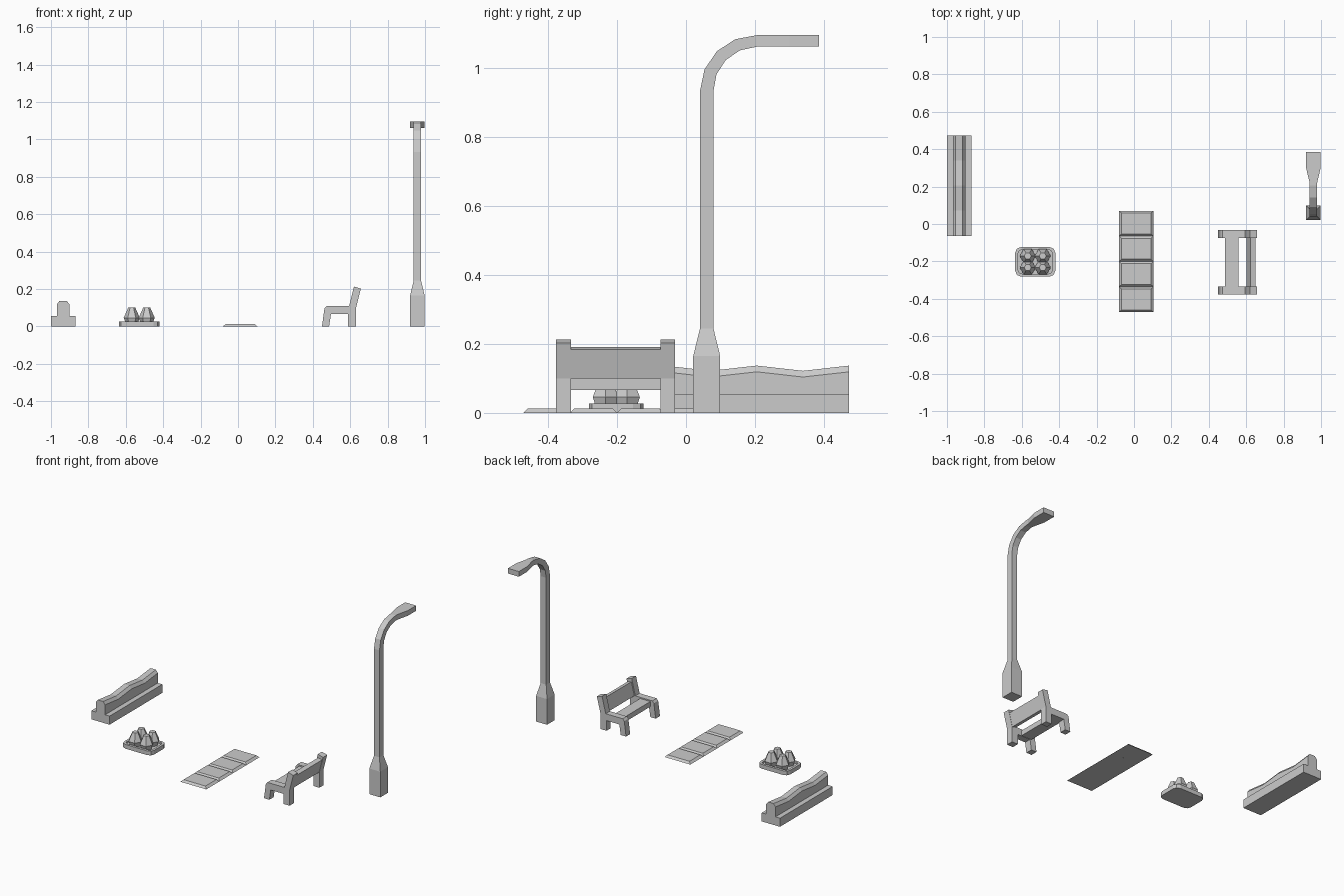
import bpy
from math import sin, cos, pi, radians

if "Cube" in bpy.data.objects:
    bpy.data.objects.remove(bpy.data.objects["Cube"])


def make(name, verts, faces):
    me = bpy.data.meshes.new(name)
    me.from_pydata(verts, [], faces)
    me.update()
    ob = bpy.data.objects.new(name, me)
    bpy.context.collection.objects.link(ob)
    # consistent outward normals
    bpy.context.view_layer.objects.active = ob
    ob.select_set(True)
    bpy.ops.object.mode_set(mode='EDIT')
    bpy.ops.mesh.select_all(action='SELECT')
    bpy.ops.mesh.normals_make_consistent(inside=False)
    bpy.ops.object.mode_set(mode='OBJECT')
    ob.select_set(False)
    return ob


def loft(name, rings):
    """Skin a list of equal-length rings and cap both ends."""
    n = len(rings[0])
    verts = [v for r in rings for v in r]
    faces = [(a * n + i, a * n + (i + 1) % n, (a + 1) * n + (i + 1) % n, (a + 1) * n + i)
             for a in range(len(rings) - 1) for i in range(n)]
    faces += [tuple(range(n)), tuple(range(len(verts) - n, len(verts)))]
    return make(name, verts, faces)


def extrude_y(name, profile, y0, y1):
    return loft(name, [[(x, y, z) for x, z in profile] for y in (y0, y1)])


def rect(x, y, hx, hy, z):
    return [(x - hx, y - hy, z), (x + hx, y - hy, z), (x + hx, y + hy, z), (x - hx, y + hy, z)]


# hedge wall: stepped base with a wavy chamfered top
rings = []
for i, top in enumerate((0.137, 0.122, 0.137, 0.122, 0.137)):
    half = [(0.065, 0), (0.065, 0.055), (0.033, 0.055), (0.033, top - 0.018), (0.019, top)]
    prof = half + [(-x, z) for x, z in reversed(half)]
    rings.append([(-0.935 + x, -0.063 + 0.134 * i, z) for x, z in prof])
loft("hedge_wall", rings)

# flower bed: rounded tray with a recessed floor
BX, BY = -0.528, -0.202


def round_rect(hx, hy, r, z):
    pts = []
    for k, (sx, sy) in enumerate(((1, 1), (-1, 1), (-1, -1), (1, -1))):
        for j in range(3):
            a = k * pi / 2 + j * pi / 4
            pts.append((BX + sx * (hx - r) + r * cos(a), BY + sy * (hy - r) + r * sin(a), z))
    return pts


loft("flower_bed_tray", [round_rect(0.107, 0.079, 0.03, 0), round_rect(0.107, 0.079, 0.03, 0.027),
                         round_rect(0.092, 0.064, 0.02, 0.027), round_rect(0.092, 0.064, 0.02, 0.016)])

# four faceted bushes
for sx in (-1, 1):
    for sy in (-1, 1):
        cx, cy = BX + sx * 0.04, BY + sy * 0.031
        loft("bush", [[(cx + r * cos(i * pi / 3), cy + r * sin(i * pi / 3), z) for i in range(6)]
                      for r, z in ((0.032, 0.016), (0.043, 0.046), (0.019, 0.1))])

# paving strip: four bevelled slabs
for i in range(4):
    y = -0.4035 + 0.1355 * i
    loft("paving_slab", [rect(0.012, y, 0.092, 0.0677, 0), rect(0.012, y, 0.078, 0.0555, 0.013)])

# bench end frames: leg, seat rail, rear leg and leaning back post in one profile
frame = [(0.449, 0), (0.487, 0), (0.497, 0.065), (0.588, 0.065), (0.588, 0), (0.631, 0),
         (0.631, 0.1), (0.657, 0.202), (0.62, 0.213), (0.594, 0.108), (0.473, 0.108), (0.462, 0.095)]
extrude_y("bench_frame", frame, -0.377, -0.333)
extrude_y("bench_frame", frame, -0.074, -0.032)

# bench seat and backrest
extrude_y("bench_seat", [(0.487, 0.067), (0.56, 0.067), (0.56, 0.1), (0.487, 0.1)], -0.333, -0.074)
extrude_y("bench_backrest", [(0.601, 0.106), (0.629, 0.099), (0.65, 0.184), (0.622, 0.191)], -0.333, -0.074)

# street lamp: square plinth, pole, curved arm and flared head in one sweep
LX, LY = 0.959, 0.06
rings = [rect(LX, LY, 0.039, 0.039, 0), rect(LX, LY, 0.039, 0.039, 0.165), rect(LX, LY, 0.0195, 0.0195, 0.245)]
R, CY, CZ = 0.145, 0.205, 0.933


def section(y, z, a, hx, t):
    """Cross-section of the arm; a is the turn from upright towards +y."""
    oy, oz = cos(a) * t, sin(a) * t
    return [(LX - hx, y - oy, z + oz), (LX + hx, y - oy, z + oz),
            (LX + hx, y + oy, z - oz), (LX - hx, y + oy, z - oz)]


for k in range(5):
    a = radians(22.5 * k)
    rings.append(section(CY - R * cos(a), CZ + R * sin(a), a, 0.0195, 0.0195 - 0.0007 * k))
for y, hx in ((0.225, 0.021), (0.30, 0.039), (0.385, 0.039)):
    rings.append(section(y, CZ + R, pi / 2, hx, 0.0167))
loft("street_lamp", rings)
